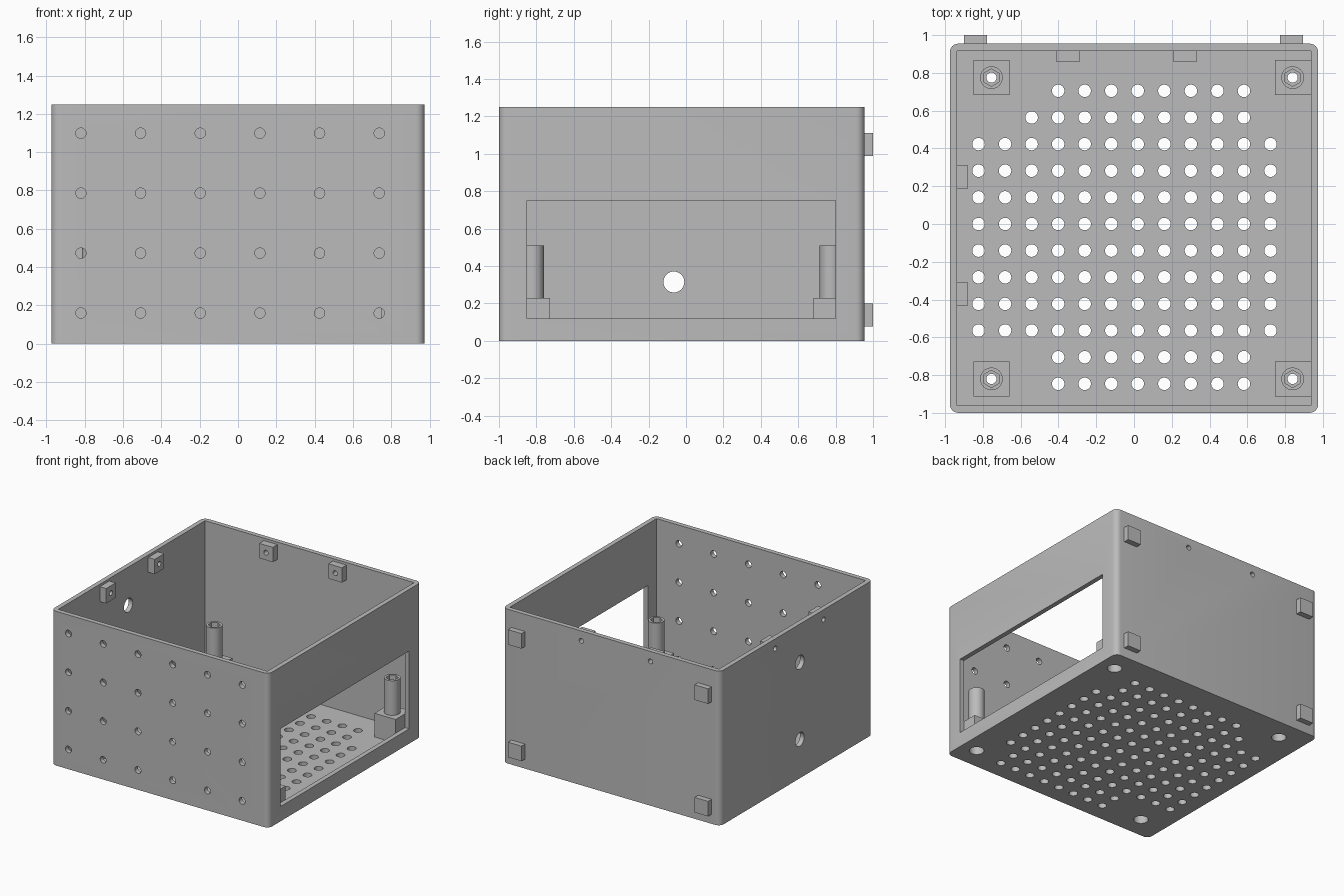
import bpy, bmesh, math
from mathutils import Matrix, Vector

cube = bpy.data.objects.get("Cube")
if cube:
    bpy.data.objects.remove(cube)

grey = bpy.data.materials.new("plain grey")
grey.use_nodes = True
GREY = (0.5, 0.5, 0.5, 1)
grey.diffuse_color = GREY
grey.node_tree.nodes["Principled BSDF"].inputs["Base Color"].default_value = GREY

# Outer shell limits, wall thickness and height
X, Y0, Y1, H, T = 0.975, -1.0, 0.955, 1.25, 0.038


def box(bm, lo, hi):
    lo, hi = Vector(lo), Vector(hi)
    m = Matrix.Translation((lo + hi) / 2) @ Matrix.Diagonal((*(hi - lo), 1))
    return bmesh.ops.create_cube(bm, size=1, matrix=m)["verts"]


def rod(bm, centre, axis, radius, length, sides=24):
    turn = Vector((0, 0, 1)).rotation_difference(Vector(axis)).to_matrix().to_4x4()
    bmesh.ops.create_cone(bm, cap_ends=True, segments=sides, radius1=radius,
                          radius2=radius, depth=length,
                          matrix=Matrix.Translation(centre) @ turn)


def make(name, bm):
    mesh = bpy.data.meshes.new(name)
    bm.to_mesh(mesh)
    bm.free()
    mesh.materials.append(grey)
    ob = bpy.data.objects.new(name, mesh)
    bpy.context.collection.objects.link(ob)
    return ob


def activate(ob):
    bpy.ops.object.select_all(action='DESELECT')
    ob.select_set(True)
    bpy.context.view_layer.objects.active = ob


def cut(ob, bm, operation='DIFFERENCE'):
    cutter = make("cutter", bm)
    cutter.hide_render = True
    mod = ob.modifiers.new("cut", 'BOOLEAN')
    mod.operation, mod.solver, mod.object = operation, 'EXACT', cutter
    activate(ob)
    bpy.ops.object.modifier_apply(modifier=mod.name)
    bpy.data.objects.remove(cutter)


def finish(ob):
    activate(ob)
    bpy.ops.object.shade_smooth_by_angle(angle=math.radians(35))


# Open box with rounded upright corners
bm = bmesh.new()
box(bm, (-X, Y0, 0), (X, Y1, H))
upright = [e for e in bm.edges if abs(e.verts[0].co.z - e.verts[1].co.z) > 0.5]
bmesh.ops.bevel(bm, geom=upright, offset=0.045, segments=6, profile=0.5, affect='EDGES')
case = make("case", bm)
bm = bmesh.new()
box(bm, (-X + T, Y0 + T, T), (X - T, Y1 - T, H + 0.2))
cut(case, bm)

# Positions of the inner fittings
posts = [(x, y) for x in (-0.755, 0.84) for y in (-0.82, 0.775)]
back_tabs = [-0.35, 0.27]
side_tabs = [-0.37, 0.25]
TAB_Z = 1.17

# Side window and every hole through the case
bm = bmesh.new()
box(bm, (X - 0.1, -0.85, 0.12), (X + 0.1, 0.8, 0.75))
for row in range(12):
    if row in (0, 10, 11):
        columns = range(3, 11)
    elif row == 1:
        columns = range(2, 11)
    else:
        columns = range(12)
    for col in columns:
        rod(bm, (-0.823 + 0.1405 * col, 0.705 - 0.141 * row, 0), (0, 0, 1), 0.033, 0.2)
for x, y in posts:
    rod(bm, (x, y, 0), (0, 0, 1), 0.055, 0.2)
for col in range(6):
    for row in range(4):
        rod(bm, (-0.82 + 0.3115 * col, Y0, 0.16 + 0.313 * row), (0, 1, 0), 0.027, 0.2)
for z in (0.315, 0.94):
    rod(bm, (-X, -0.065, z), (1, 0, 0), 0.056, 0.2, 32)
for x in back_tabs:
    rod(bm, (x, Y1, TAB_Z), (0, 1, 0), 0.02, 0.12)
for y in side_tabs:
    rod(bm, (-X, y, TAB_Z), (1, 0, 0), 0.02, 0.12)
cut(case, bm)
finish(case)

# Corner standoffs: square foot, round post, hex pocket and screw bore
for i, (x, y) in enumerate(posts):
    bm = bmesh.new()
    box(bm, (x - 0.094, y - 0.093, T - 0.01), (x + 0.096, y + 0.093, 0.23))
    post = make("standoff_%d" % (i + 1), bm)
    bm = bmesh.new()
    rod(bm, (x, y, 0.345), (0, 0, 1), 0.06, 0.33, 32)
    cut(post, bm, 'UNION')
    for radius, low, high, sides in ((0.027, -0.1, 0.7, 24), (0.046, 0.45, 0.6, 6),
                                     (0.055, -0.1, 0.15, 24)):
        bm = bmesh.new()
        rod(bm, (x, y, (low + high) / 2), (0, 0, 1), radius, high - low, sides)
        cut(post, bm)
    finish(post)

# Drilled lid tabs near the rim
for i, x in enumerate(back_tabs):
    bm = bmesh.new()
    box(bm, (x - 0.061, 0.858, TAB_Z - 0.06), (x + 0.061, Y1 - T + 0.004, TAB_Z + 0.06))
    tab = make("back_tab_%d" % (i + 1), bm)
    bm = bmesh.new()
    rod(bm, (x, 0.9, TAB_Z), (0, 1, 0), 0.02, 0.3)
    cut(tab, bm)
    finish(tab)
for i, y in enumerate(side_tabs):
    bm = bmesh.new()
    box(bm, (-X + T - 0.004, y - 0.061, TAB_Z - 0.06), (-0.88, y + 0.061, TAB_Z + 0.06))
    tab = make("side_tab_%d" % (i + 1), bm)
    bm = bmesh.new()
    rod(bm, (-0.9, y, TAB_Z), (1, 0, 0), 0.02, 0.3)
    cut(tab, bm)
    finish(tab)

# Square mounting pads on the back
for side, x in (("left", 0.835), ("right", -0.838)):
    for level, z in (("lower", 0.138), ("upper", 1.05)):
        bm = bmesh.new()
        box(bm, (x - 0.061, Y1 - 0.005, z - 0.061), (x + 0.061, 1.0, z + 0.061))
        make("%s_%s_pad" % (level, side), bm)
